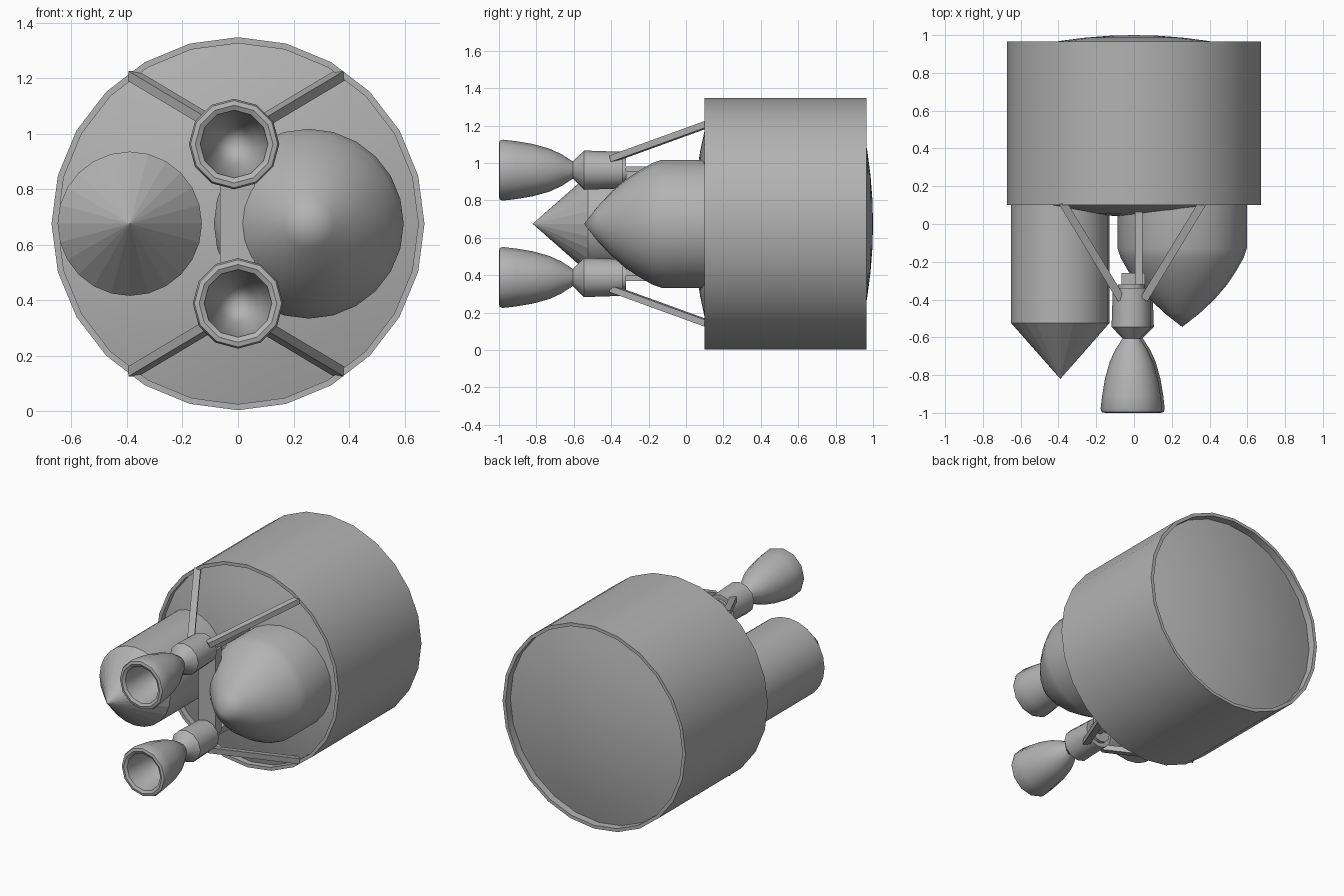
import bpy, bmesh, math
from mathutils import Vector

if "Cube" in bpy.data.objects:
    bpy.data.objects.remove(bpy.data.objects["Cube"])

ZC = 0.675  # height of the main axis

grey = bpy.data.materials.new("plain grey")
grey.diffuse_color = (0.45, 0.45, 0.45, 1)
grey.use_nodes = True
grey.node_tree.nodes["Principled BSDF"].inputs["Base Color"].default_value = grey.diffuse_color


def finish(name, bm, angle=40, flat=None):
    bmesh.ops.remove_doubles(bm, verts=bm.verts, dist=1e-5)
    bmesh.ops.recalc_face_normals(bm, faces=bm.faces)
    for f in bm.faces:
        f.smooth = not (flat and flat(f))
    for e in bm.edges:
        e.smooth = e.calc_face_angle(0) < math.radians(angle)
    me = bpy.data.meshes.new(name)
    bm.to_mesh(me)
    bm.free()
    me.materials.append(grey)
    ob = bpy.data.objects.new(name, me)
    bpy.context.collection.objects.link(ob)
    return ob


def lathe(name, profile, n, x=0, z=ZC, flat=None):
    """Turn (radius, y) points around an axis parallel to y."""
    bm = bmesh.new()
    rings = []
    for r, y in profile:
        if r == 0:
            rings.append([bm.verts.new((x, y, z))] * n)
        else:
            rings.append([bm.verts.new((x + r * math.sin(2 * math.pi * i / n), y,
                                        z + r * math.cos(2 * math.pi * i / n))) for i in range(n)])
    for a, b in zip(rings, rings[1:]):
        for i in range(n):
            j = (i + 1) % n
            vs = list(dict.fromkeys((a[i], a[j], b[j], b[i])))
            bm.faces.new(vs)
    return finish(name, bm, flat=flat)


def beam(name, a, b, w, h, up=(0, 0, 1)):
    """Box beam from a to b, w wide and h tall."""
    a, b = Vector(a), Vector(b)
    d = (b - a).normalized()
    s = d.cross(Vector(up)).normalized()
    u = s.cross(d)
    bm = bmesh.new()
    ends = [[bm.verts.new(p + s * w / 2 * i + u * h / 2 * j)
             for i, j in ((-1, -1), (1, -1), (1, 1), (-1, 1))] for p in (a, b)]
    bm.faces.new(ends[0])
    bm.faces.new(ends[1])
    for i in range(4):
        j = (i + 1) % 4
        bm.faces.new((ends[0][i], ends[0][j], ends[1][j], ends[1][i]))
    return finish(name, bm)


def dome(tip, edge, r, steps=5):
    return [(r * k / steps, tip + (edge - tip) * (k / steps) ** 2) for k in range(steps + 1)]


# Main drum with rims and shallow domed ends
lathe("main_drum", dome(0.04, 0.14, 0.65)
      + [(0.65, 0.10), (0.672, 0.10), (0.672, 0.965), (0.65, 0.965)]
      + dome(1.0, 0.915, 0.65)[::-1], 24)

# Narrow tank with a faceted cone nose
lathe("cone_tank", [(0, 0.14), (0.26, 0.14), (0.26, -0.525), (0, -0.82)], 24, x=-0.39,
      flat=lambda f: f.calc_center_median().y < -0.53)

# Wide tank with a curved pointed nose
lathe("ogive_tank", [(0, 0.14), (0.342, 0.14), (0.342, -0.13), (0.325, -0.18), (0.285, -0.25),
                     (0.235, -0.325), (0.17, -0.40), (0.09, -0.475), (0, -0.545)], 24, x=0.255)

# Two engines, each with a chamber, open bell, feed rod and two struts
engine = [(0, -0.32), (0.07, -0.32), (0.07, -0.34), (0.098, -0.34), (0.105, -0.545),
          (0.046, -0.605), (0.085, -0.665), (0.115, -0.73), (0.14, -0.82), (0.155, -0.91),
          (0.163, -0.98), (0.157, -0.996), (0.14, -1.0), (0.122, -0.99), (0.118, -0.96),
          (0.105, -0.85), (0.07, -0.72), (0, -0.62)]
for side, label, x in ((1, "upper", -0.014), (-1, "lower", 0.0)):
    z = ZC + side * 0.287
    lathe(label + "_engine", engine, 12, x=x, z=z)
    beam(label + "_feed_rod", (0.025, -0.34, z), (0.025, 0.10, z), 0.04, 0.04)
    for sx, hand in ((-1, "left"), (1, "right")):
        beam(f"{label}_{hand}_strut",
             (sx * 0.062 - 0.007, -0.395, ZC + side * 0.348),
             (sx * 0.372 - 0.007, 0.115, ZC + side * 0.533), 0.042, 0.035)

# Upright beam joining the engines
beam("engine_beam", (-0.003, -0.29, ZC - 0.28), (-0.003, -0.29, ZC + 0.28), 0.125, 0.06, up=(0, 1, 0))
